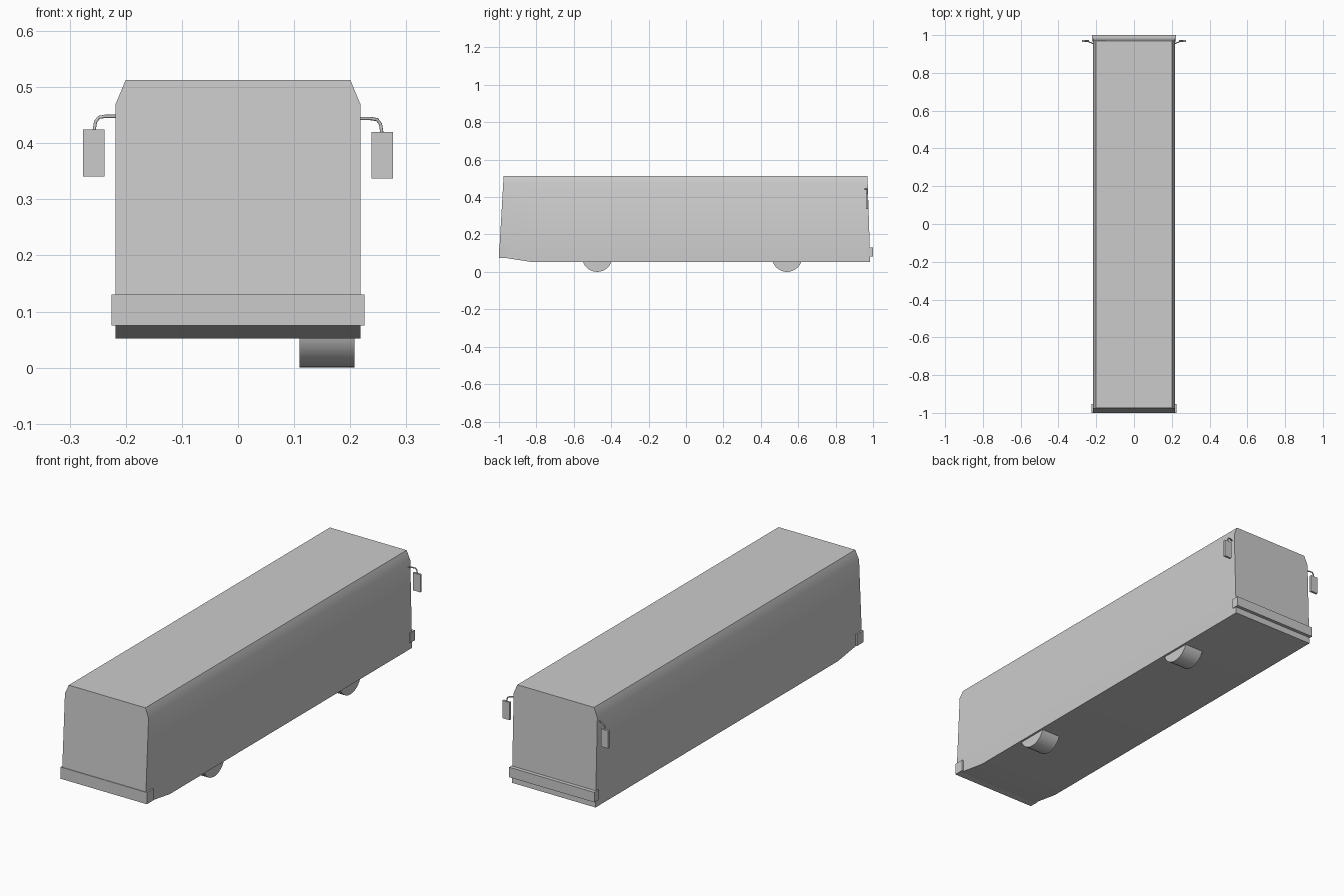
import bpy, bmesh, math
from mathutils import Vector

if "Cube" in bpy.data.objects:
    bpy.data.objects.remove(bpy.data.objects["Cube"])


def finish(name, bm, angle=30):
    bmesh.ops.recalc_face_normals(bm, faces=bm.faces)
    me = bpy.data.meshes.new(name)
    bm.to_mesh(me)
    bm.free()
    ob = bpy.data.objects.new(name, me)
    bpy.context.collection.objects.link(ob)
    bpy.context.view_layer.objects.active = ob
    ob.select_set(True)
    bpy.ops.object.shade_smooth_by_angle(angle=math.radians(angle))
    ob.select_set(False)
    return ob


def loft(name, rings):
    """Closed shell through rings of equal point count."""
    bm = bmesh.new()
    loops = [[bm.verts.new(p) for p in r] for r in rings]
    n = len(loops[0])
    for a, b in zip(loops, loops[1:]):
        for i in range(n):
            j = (i + 1) % n
            bm.faces.new((a[i], a[j], b[j], b[i]))
    bm.faces.new(loops[0])
    bm.faces.new(loops[-1])
    return finish(name, bm)


def box(name, x0, x1, y0, y1, z0, z1):
    return loft(name, [[(x0, y, z0), (x1, y, z0), (x1, y, z1), (x0, y, z1)]
                       for y in (y0, y1)])


def disc(name, x0, x1, y, z, r, steps=32, sweep=math.tau):
    k = steps if sweep == math.tau else steps + 1
    pts = [(y + r * math.cos(sweep * i / steps), z + r * math.sin(sweep * i / steps))
           for i in range(k)]
    return loft(name, [[(x, a, b) for a, b in pts] for x in (x0, x1)])


# Body: box section with chamfered eaves, raked ends and a raised tail underside
def section(y_at, floor):
    half = [(0.218, floor), (0.218, 0.47), (0.2, 0.513)]
    pts = half + [(-x, z) for x, z in reversed(half)]
    return [(x, y_at(z), z) for x, z in pts]


loft("bus_body", [
    section(lambda z: -1.0 + (z - 0.08) * 0.058, 0.08),
    section(lambda z: -0.82, 0.052),
    section(lambda z: 0.985 - max(0, z - 0.1) * 0.036, 0.052),
])

# Bumpers wrapping both ends
box("lower_bumper", -0.225, 0.225, -1.0, -0.952, 0.075, 0.13)
box("mirror_end_bumper", -0.222, 0.222, 0.965, 1.0, 0.083, 0.13)

# Wheels (one side only) and flush arches on both sides
for label, y in (("first", -0.475), ("second", 0.54)):
    disc(label + "_wheel", 0.11, 0.208, y, 0.081, 0.081)
    for side, s in (("right", 1), ("left", -1)):
        disc(f"{label}_arch_{side}", s * 0.2, s * 0.218, y, 0.06, 0.1, 20, math.pi)

# Mirrors hung from bent arms
for side, s, dz in (("right", 1, 0.0), ("left", -1, 0.004)):
    cu = bpy.data.curves.new("mirror_arm_" + side, 'CURVE')
    cu.dimensions = '3D'
    cu.bevel_depth = 0.003
    cu.bevel_resolution = 2
    path = [(0.21, 0.953, 0.444), (0.236, 0.963, 0.444), (0.248, 0.968, 0.442),
            (0.254, 0.969, 0.434), (0.257, 0.969, 0.415)]
    sp = cu.splines.new('POLY')
    sp.points.add(len(path) - 1)
    for p, (x, y, z) in zip(sp.points, path):
        p.co = (s * x, y, z + dz, 1)
    bpy.context.collection.objects.link(bpy.data.objects.new(cu.name, cu))
    box("mirror_" + side, s * 0.238, s * 0.276, 0.963, 0.974, 0.337 + dz, 0.42 + dz)
